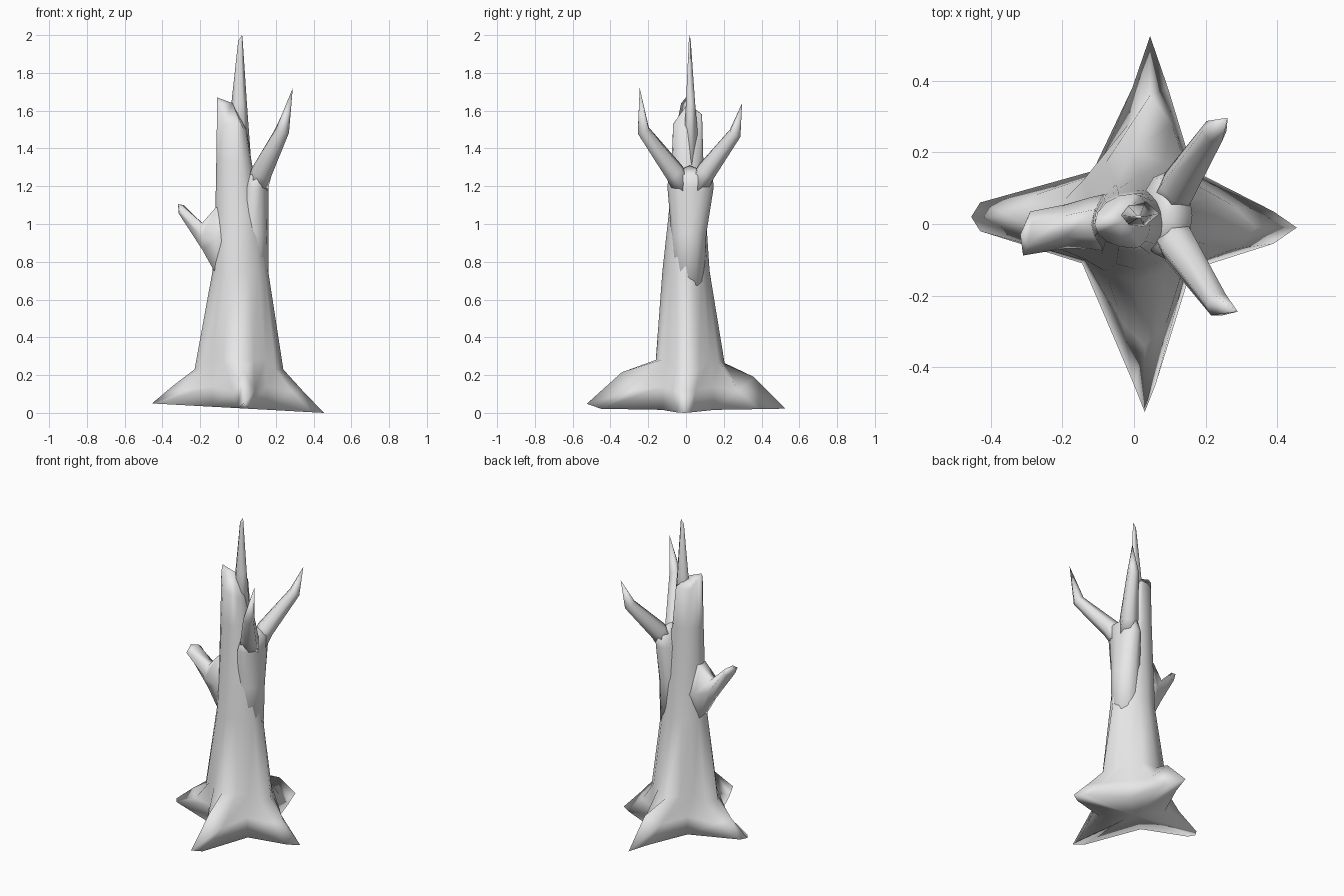
import bpy, bmesh, math
from mathutils import Vector

cube = bpy.data.objects.get("Cube")
if cube:
    bpy.data.objects.remove(cube)

bark = bpy.data.materials.new("grey_bark")
bark.use_nodes = True
bark.diffuse_color = (0.8, 0.8, 0.8, 1)
bark.node_tree.nodes["Principled BSDF"].inputs["Base Color"].default_value = (0.8, 0.8, 0.8, 1)


def loft(name, rings, start, end):
    """Skin a stack of equal rings and close both ends on a point."""
    bm = bmesh.new()
    rows = [[bm.verts.new(p) for p in ring] for ring in rings]
    n = len(rows[0])
    first, last = bm.verts.new(start), bm.verts.new(end)
    for i in range(n):
        j = (i + 1) % n
        for a, b in zip(rows, rows[1:]):
            bm.faces.new((a[i], a[j], b[j], b[i]))
        bm.faces.new((first, rows[0][j], rows[0][i]))
        bm.faces.new((last, rows[-1][i], rows[-1][j]))
    bmesh.ops.recalc_face_normals(bm, faces=bm.faces)
    for face in bm.faces:
        face.smooth = True
    mesh = bpy.data.meshes.new(name)
    bm.to_mesh(mesh)
    bm.free()
    mesh.materials.append(bark)
    bpy.context.collection.objects.link(bpy.data.objects.new(name, mesh))


def oval(z, x0, x1, y0, y1, n=16, pinch=1.0):
    """Level ring with its own reach on each side; pinch pulls in the diagonals."""
    pts = []
    for i in range(n):
        a = math.tau * i / n
        c, s = math.cos(a), math.sin(a)
        k = 1 - (1 - pinch) * abs(math.sin(2 * a))
        pts.append(Vector((c * k * (x1 if c > 0 else -x0), s * k * (y1 if s > 0 else -y0), z)))
    return pts


def tube(name, path, n=6):
    """Round limb along (point, radius) steps; the last step is the pointed tip."""
    pts = [Vector(p) for p, r in path]
    rings = []
    for k in range(len(pts) - 1):
        d = (pts[k + 1] - pts[max(k - 1, 0)]).normalized()
        u = d.cross(Vector((0, 1, 0))).normalized()
        v = d.cross(u)
        rings.append([pts[k] + path[k][1] * (u * math.cos(math.tau * i / n) + v * math.sin(math.tau * i / n))
                      for i in range(n)])
    loft(name, rings, pts[0], pts[-1])


# Root flare: reach, sideways shift, half width, shoulder reach, ridge reach, ridge height, tip lift,
# then the valley on its left
roots = [
    (0.455, -0.01, 0.045, 0.39, 0.34, 0.12, 0, (0.165, 0.15)),
    (0.525, -0.045, 0.05, 0.38, 0.36, 0.19, 0, (-0.115, 0.148)),
    (0.455, -0.02, 0.04, 0.43, 0.34, 0.147, 0, (-0.145, -0.11)),
    (0.525, 0.03, 0.03, 0.45, 0.34, 0.215, 0.025, (0.16, -0.128)),
]


def ground(x, y):
    return Vector((x, y, 0.025 - 0.055 * x))


foot, ridge = [], []
for k, (reach, shift, half, shoulder, mid, height, lift, valley) in enumerate(roots):
    a = k * math.pi / 2
    out = Vector((math.cos(a), math.sin(a), 0))
    side = Vector((-out.y, out.x, 0))
    for r, w, up in ((shoulder, -half, 0), (reach, 0, lift), (shoulder, half, 0)):
        p = out * r + side * (shift + w)
        foot.append(ground(p.x, p.y) + Vector((0, 0, up)))
    foot.append(ground(*valley))
    for r, w, z in ((0.28, -0.06, 0.12), (mid, 0, height), (0.28, 0.06, 0.12)):
        ridge.append(out * r + side * (shift + w) + Vector((0, 0, z)))
    ridge.append(Vector((valley[0] * 0.93, valley[1] * 0.93, 0.14)))
# Start both rings on the +x tip so they line up with the trunk rings
foot = foot[1:] + foot[:1]
ridge = ridge[1:] + ridge[:1]

# Body ring above the roots, lower at the sides than at the front
collar = oval(0.28, -0.23, 0.24, -0.16, 0.205, pinch=0.86)
for p in collar:
    if abs(p.x) > 0.18:
        p.z = 0.23
    elif p.y > 0.18:
        p.z = 0.26

# Trunk with a broken, roof-shaped top
crown = oval(1.55, -0.11, 0.045, -0.068, 0.085)
for p in crown:
    if p.x < -0.09:
        p.z = 1.67 - abs(p.y) * 1.2
    elif p.x > 0.03:
        p.z = 1.5
    else:
        p.z = 1.53 if p.y < 0 else 1.58
loft("trunk", [
    foot, ridge, collar,
    oval(0.75, -0.135, 0.16, -0.125, 0.125, pinch=0.95),
    oval(1.05, -0.12, 0.125, -0.092, 0.105),
    oval(1.33, -0.115, 0.072, -0.076, 0.092),
    crown,
], ground(0, 0), (-0.03, 0.01, 1.64))

# Tall splinter on the broken top
splinter = [[Vector((cx + rx * math.cos(math.tau * i / 6), cy + ry * math.sin(math.tau * i / 6), z))
             for i in range(6)]
            for z, cx, cy, rx, ry in ((1.3, 0.01, 0.03, 0.062, 0.055),
                                      (1.64, 0.006, 0.024, 0.041, 0.028),
                                      (1.97, 0.013, 0.02, 0.012, 0.006))]
loft("top_splinter", splinter, (0.01, 0.03, 1.3), (0.022, 0.02, 2.0))

# Side limb that swells out of the trunk and carries the fork
limb = []
for z, cx, cy, rx, ry in ((0.6, 0.07, 0.01, 0.09, 0.08), (0.95, 0.078, 0.015, 0.083, 0.093),
                          (1.19, 0.09, 0.024, 0.072, 0.122), (1.26, 0.105, 0.024, 0.058, 0.118)):
    limb.append([p + Vector((cx, cy, 0)) for p in oval(z, -rx, rx, -ry, ry, n=12)])
loft("fork_limb", limb, (0.07, 0.01, 0.6), (0.09, 0.02, 1.31))

# Forked branches
tube("front_branch", [((0.1, -0.015, 1.19), 0.058), ((0.125, -0.062, 1.275), 0.056),
                      ((0.236, -0.226, 1.495), 0.036), ((0.29, -0.245, 1.72), 0)])
tube("back_branch", [((0.1, 0.06, 1.19), 0.058), ((0.125, 0.105, 1.275), 0.056),
                     ((0.225, 0.26, 1.48), 0.036), ((0.262, 0.297, 1.64), 0)])

# Short broken side branch: flattened wedge, tapering in height more than in width
stub = []
for x, y0, y1, low, high in ((-0.05, -0.08, 0.09, 0.68, 1.12), (-0.12, -0.07, 0.075, 0.74, 1.085),
                             (-0.19, -0.068, 0.055, 0.865, 1.005), (-0.3, -0.088, 0.035, 1.055, 1.1)):
    mid, half, tall = (y0 + y1) / 2, (y1 - y0) / 2, (high - low) / 2
    lean = 0.01 if x < -0.25 else 0
    ring = []
    for i in range(6):
        c, s = math.cos(math.tau * i / 6), math.sin(math.tau * i / 6)
        ring.append(Vector((x + lean * (c + s), mid + half * c, (low + high) / 2 + tall * s / 0.866)))
    stub.append(ring)
loft("side_stub", stub, (-0.04, 0, 0.85), (-0.318, -0.03, 1.105))
